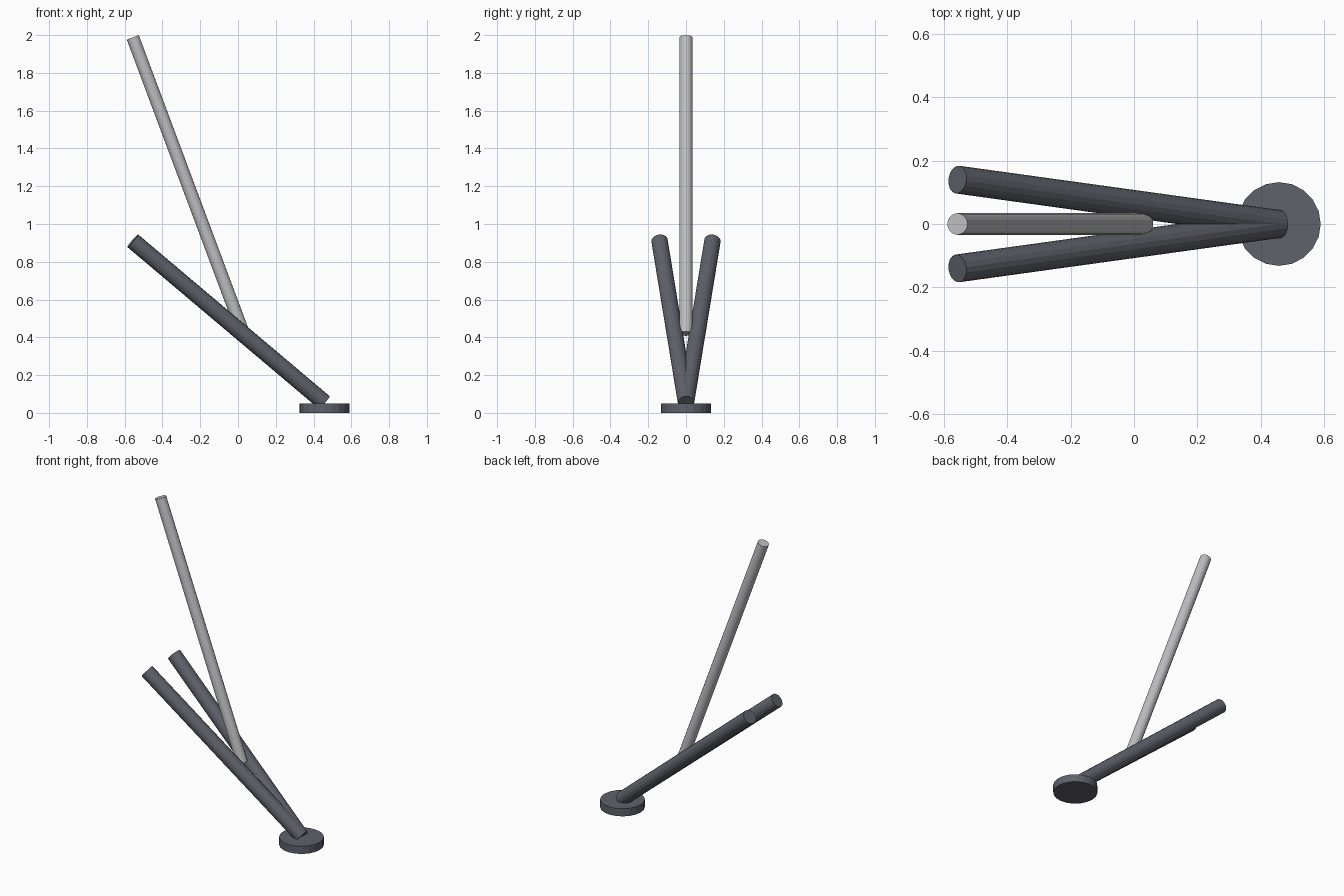
import bpy
from mathutils import Vector

cube = bpy.data.objects.get("Cube")
if cube:
    bpy.data.objects.remove(cube, do_unlink=True)


def material(name, rgb):
    mat = bpy.data.materials.new(name)
    mat.use_nodes = True
    colour = (*rgb, 1.0)
    mat.diffuse_color = colour
    mat.node_tree.nodes["Principled BSDF"].inputs["Base Color"].default_value = colour
    return mat


def rod(name, start, end, radius, sides, mat):
    """Capped cylinder running between two points."""
    start, end = Vector(start), Vector(end)
    axis = end - start
    bpy.ops.mesh.primitive_cylinder_add(
        vertices=sides, radius=radius, depth=axis.length, location=(start + end) / 2)
    obj = bpy.context.object
    obj.name = name
    obj.rotation_mode = 'QUATERNION'
    obj.rotation_quaternion = axis.to_track_quat('Z', 'Y')
    obj.data.materials.append(mat)
    return obj


dark_grey = material("dark_grey", (0.115, 0.12, 0.145))
light_grey = material("light_grey", (0.52, 0.52, 0.54))

# Round foot pad
FOOT_X = 0.457
rod("foot_pad", (FOOT_X, 0, 0), (FOOT_X, 0, 0.05), 0.132, 20, dark_grey)

# Pair of struts spreading from the foot
for name, side in (("back_strut", 1), ("front_strut", -1)):
    rod(name, (FOOT_X, 0, 0.055), (-0.557, side * 0.14, 0.911), 0.044, 16, dark_grey)

# Long upper strut
rod("upper_strut", (0.029, 0, 0.42), (-0.557, 0, 1.988), 0.034, 16, light_grey)
